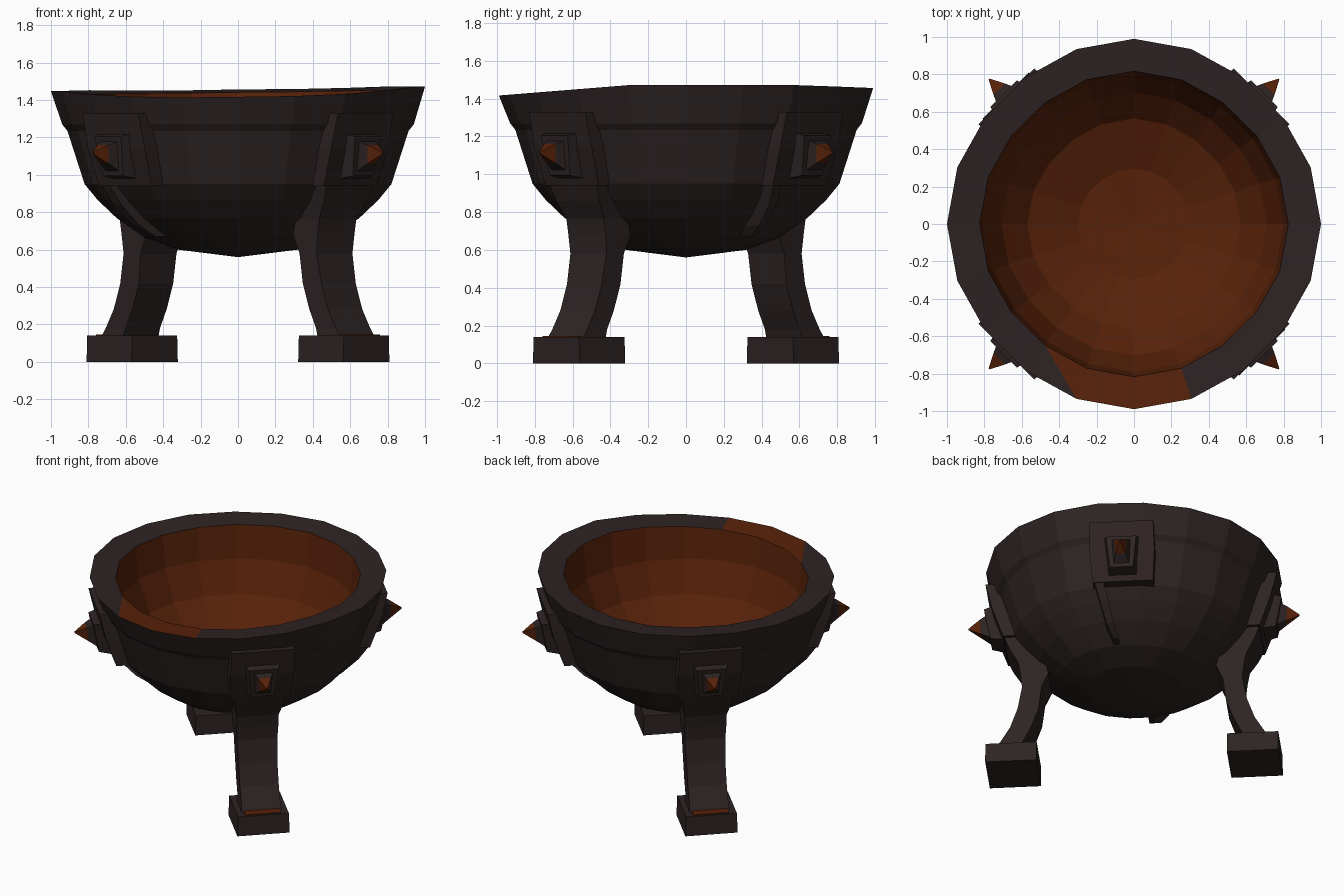
import bpy, bmesh, math
from mathutils import Matrix

if "Cube" in bpy.data.objects:
    bpy.data.objects.remove(bpy.data.objects["Cube"])


def material(name, rgb):
    m = bpy.data.materials.new(name)
    m.diffuse_color = (*rgb, 1)
    m.use_nodes = True
    m.node_tree.nodes["Principled BSDF"].inputs["Base Color"].default_value = m.diffuse_color
    return m


IRON = material("dark_iron", (0.027, 0.017, 0.017))
RUST = material("rust_orange", (0.098, 0.016, 0.003))


def finish(bm, name, angle=0.0, mats=(IRON, RUST)):
    bmesh.ops.recalc_face_normals(bm, faces=bm.faces)
    bm.transform(Matrix.Rotation(math.radians(angle), 4, 'Z'))
    me = bpy.data.meshes.new(name)
    bm.to_mesh(me)
    bm.free()
    for m in mats:
        me.materials.append(m)
    ob = bpy.data.objects.new(name, me)
    bpy.context.collection.objects.link(ob)
    return ob


def loft(name, sections, angle, mats=(IRON,)):
    """Join four-cornered sections, given as lists of (radial, tangential, z)."""
    bm = bmesh.new()
    rings = [[bm.verts.new(p) for p in s] for s in sections]
    for a, b in zip(rings, rings[1:]):
        for i in range(4):
            j = (i + 1) % 4
            bm.faces.new((a[i], a[j], b[j], b[i]))
    bm.faces.new(rings[0])
    bm.faces.new(rings[-1])
    return finish(bm, name, angle, mats)


def flat(r_out, r_in, z, w, t=0.0):
    """Horizontal rectangular section."""
    return [(r_in, t - w / 2, z), (r_out, t - w / 2, z),
            (r_out, t + w / 2, z), (r_in, t + w / 2, z)]


def facing(r, z, w, h, slant=0.0):
    """Upright section facing outward, narrower below, leaning with the bowl."""
    return [(r - slant, -w * 0.38, z - h / 2), (r - slant, w * 0.38, z - h / 2),
            (r + slant, w / 2, z + h / 2), (r + slant, -w / 2, z + h / 2)]


# Bowl: outer wall, flat rim and rusty inside, slightly uneven rim
SIDES = 20
profile = [(.32, .60), (.50, .665), (.65, .77), (.75, .865), (.82, .95),
           (.912, 1.235), (.94, 1.27), (1.0, 1.472),
           (.825, 1.45), (.80, 1.20), (.71, .98), (.57, .83), (.30, .72)]
RIM = 7
bm = bmesh.new()
rings = []
for k, (r, z) in enumerate(profile):
    ring = []
    for i in range(SIDES):
        a = math.tau * i / SIDES
        rr = r * (1 - 0.02 * math.sin(2 * a) ** 2)  # slightly squashed corners
        x, y = rr * math.cos(a), rr * math.sin(a) * 0.99
        sag = 0.08 * max(0, -y - 0.3) + 0.025 * max(0, -x) + 0.04 * max(0, y - 0.6)
        ring.append(bm.verts.new((x, y, z - (sag if z > 1.4 else 0))))
    rings.append(ring)
for k, (lo, hi) in enumerate(zip(rings, rings[1:])):
    for i in range(SIDES):
        j = (i + 1) % SIDES
        f = bm.faces.new((lo[i], lo[j], hi[j], hi[i]))
        f.material_index = 1 if k > RIM or (k == RIM and i in (14, 15)) else 0
        if k == RIM and i == 13:  # rust patch ends on a diagonal
            half, _ = bmesh.utils.face_split(f, lo[j], hi[i])
            for g in (f, half):
                g.material_index = 1 if hi[j] in g.verts else 0
for ring, z, mat in ((rings[0], .56, 0), (rings[-1], .70, 1)):
    centre = bm.verts.new((0, 0, z))
    for i in range(SIDES):
        f = bm.faces.new((ring[i], ring[(i + 1) % SIDES], centre))
        f.material_index = mat
finish(bm, "bowl")

for n, angle in enumerate((-45, 45, 135, 225)):
    # Bracket plate, stud block and rust-tipped spike on all four corners
    loft(f"bracket_plate_{n}", [flat(.965, .88, 1.33, .42), flat(.92, .815, 1.14, .43),
                                flat(.85, .745, .94, .40)], angle)
    loft(f"stud_block_{n}", [facing(.87, 1.10, .25, .25, .03),
                             facing(.965, 1.10, .20, .21, .02)], angle)
    loft(f"spike_base_{n}", [facing(.95, 1.10, .14, .17, .01),
                             facing(1.015, 1.11, .085, .10, .005)], angle)
    loft(f"spike_tip_{n}", [facing(1.015, 1.11, .085, .10, .005),
                            facing(1.095, 1.115, .008, .008)], angle, (RUST,))

    if n % 2 == 0:
        # Leg: strap hugging the bowl, flaring out to the foot
        loft(f"leg_{n}", [flat(.86, .765, .98, .37), flat(.81, .67, .86, .32),
                          flat(.755, .575, .765, .28), flat(.74, .555, .68, .28),
                          flat(.73, .60, .58, .27), flat(.76, .62, .42, .26),
                          flat(.81, .67, .28, .26), flat(.87, .72, .18, .26),
                          flat(.91, .74, .12, .27)], angle)
        loft(f"foot_{n}", [flat(.97, .63, 0, .35), flat(.97, .63, .14, .34)], angle)
        loft(f"foot_rust_{n}", [flat(.955, .88, .139, .24),
                                flat(.955, .88, .145, .24)], angle, (RUST,))
    else:
        # Broken strap: only a thin rib is left below the plate
        loft(f"broken_strap_{n}", [flat(.85, .76, .95, .06, -.16),
                                   flat(.78, .665, .84, .055, -.13),
                                   flat(.67, .55, .73, .05, -.10),
                                   flat(.57, .46, .67, .035, -.07)], angle)
